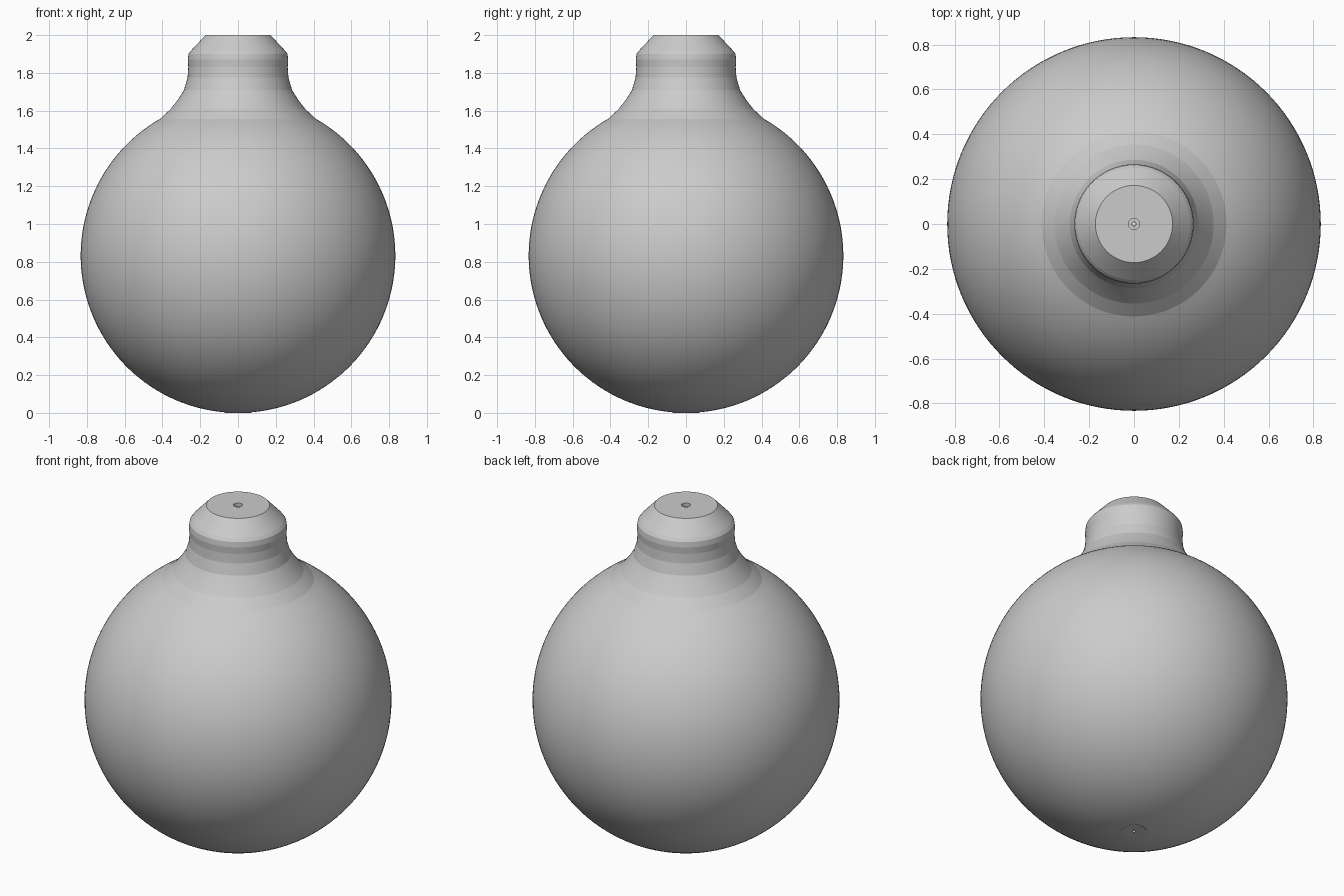
import bpy, bmesh, math

if "Cube" in bpy.data.objects:
    bpy.data.objects.remove(bpy.data.objects["Cube"])

SEGMENTS = 128
R = 0.833


def lathe(name, profile, angle):
    """Revolve an (r, z) profile around the z axis."""
    bm = bmesh.new()
    rings = []
    for r, z in profile:
        rings.append([bm.verts.new((r * math.cos(2 * math.pi * i / SEGMENTS),
                                    r * math.sin(2 * math.pi * i / SEGMENTS), z))
                      for i in range(SEGMENTS)])
    for a, b in zip(rings, rings[1:]):
        for i in range(SEGMENTS):
            j = (i + 1) % SEGMENTS
            bm.faces.new((a[i], a[j], b[j], b[i]))
    mesh = bpy.data.meshes.new(name)
    bm.to_mesh(mesh)
    bm.free()
    obj = bpy.data.objects.new(name, mesh)
    bpy.context.collection.objects.link(obj)
    bpy.ops.object.select_all(action='DESELECT')
    obj.select_set(True)
    bpy.context.view_layer.objects.active = obj
    bpy.ops.object.shade_smooth_by_angle(angle=math.radians(angle))
    return obj


# Bottom pad with a pinhole, then the round body
start = math.asin(0.069 / R)
end = math.pi - math.asin(0.412 / R)
profile = [(0.006, 0.0), (0.069, 0.0)]
STEPS = 56
for k in range(STEPS + 1):
    t = start + (end - start) * k / STEPS
    profile.append((R * math.sin(t), R - R * math.cos(t)))

# Flared neck, chamfered collar, flat top and small stepped hole
profile += [(0.355, 1.61), (0.317, 1.66), (0.286, 1.71), (0.267, 1.775),
            (0.263, 1.83), (0.266, 1.87), (0.262, 1.90), (0.25, 1.917),
            (0.172, 2.0), (0.025, 2.0), (0.025, 1.98), (0.009, 1.98)]
lathe("bulb_body", profile, 7)
